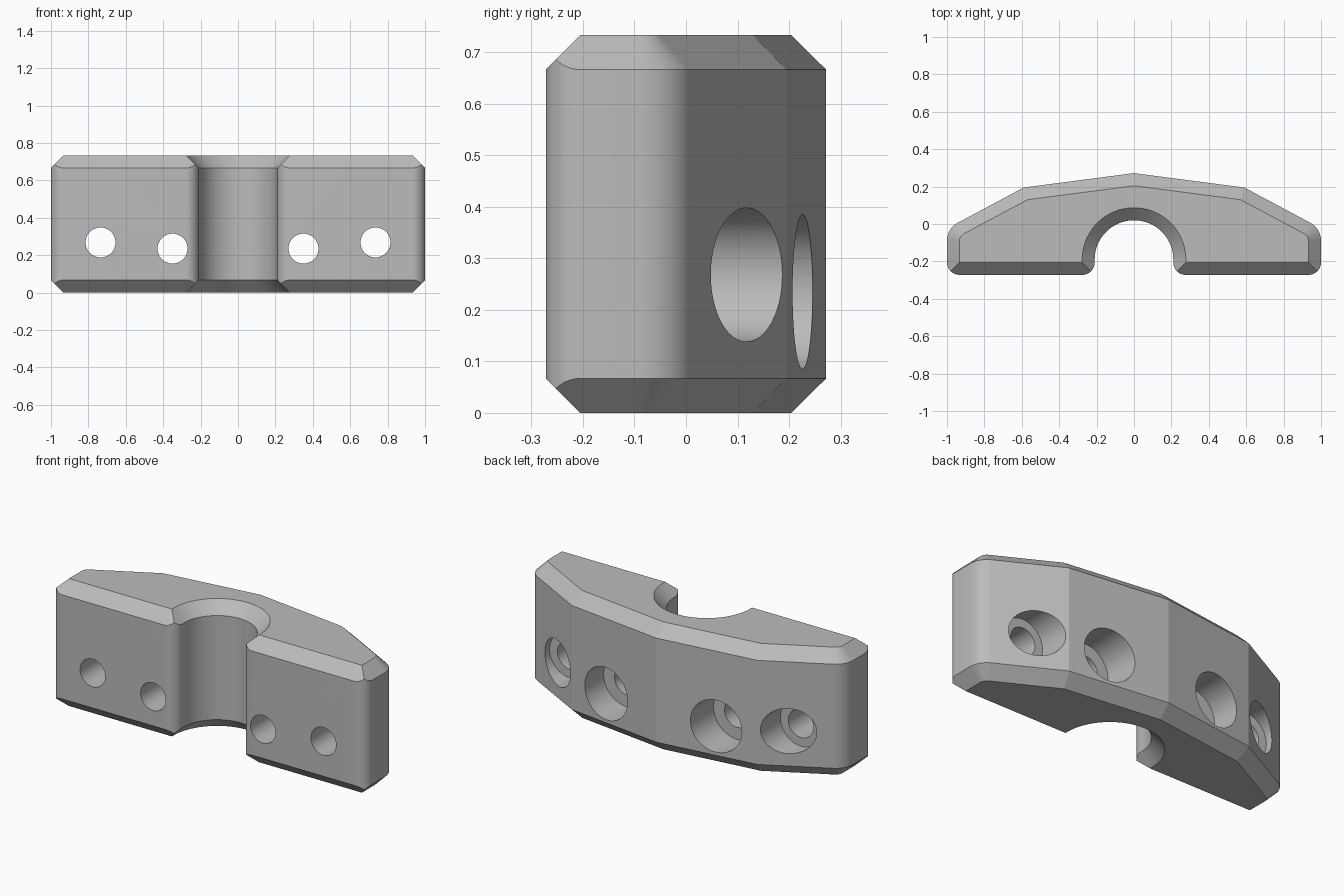
import bpy, bmesh
from math import sin, cos, radians, pi

cube = bpy.data.objects.get("Cube")
if cube:
    bpy.data.objects.remove(cube)

H = 0.733       # height
C = 0.067       # chamfer size, also the radius of the front corners
FRONT = -0.272


def new_object(name, bm):
    bmesh.ops.recalc_face_normals(bm, faces=bm.faces)
    mesh = bpy.data.meshes.new(name)
    bm.to_mesh(mesh)
    bm.free()
    ob = bpy.data.objects.new(name, mesh)
    bpy.context.collection.objects.link(ob)
    return ob


def bridge(bm, a, b):
    for i in range(len(a)):
        j = (i + 1) % len(a)
        bm.faces.new((a[i], a[j], b[j], b[i]))


# Outline entries: wall point, chamfered point, depth of the wall behind the chamfer's edge
def arc(cx, cy, r, r_in, start, end, n, rounded=False):
    out = []
    for i in range(n + 1):
        a = radians(start + (end - start) * i / n)
        c, s = cos(a), sin(a)
        depth = r * (1 - max(abs(c), abs(s))) if rounded else 0
        out.append(((cx + r * c, cy + r * s), (cx + r_in * c, cy + r_in * s), depth))
    return out


half = arc(0, -0.19, 0.21, 0.21 + C, 90, 0, 24)                  # slot
half += arc(0.21 + C, FRONT + C, C, 0, 180, 270, 12, True)       # slot lip
half += arc(1 - C, FRONT + C, C, 0, 270, 360, 12, True)          # front corner
half += arc(0.89, -0.09, 0.11, 0.11 - C, 0, 62.1, 10)            # rear corner
half += [((0.59, 0.195), (0.569, 0.13), 0), ((0, 0.272), (0, 0.2045), 0)]
flip = lambda p: (-p[0], p[1])
outline = half + [(flip(o), flip(i), d) for o, i, d in half[-2:0:-1]]

# Clamp body
bm = bmesh.new()
rings = [
    [bm.verts.new((*i, 0)) for o, i, d in outline],
    [bm.verts.new((*o, C - d)) for o, i, d in outline],
    [bm.verts.new((*o, H - C + d)) for o, i, d in outline],
    [bm.verts.new((*i, H)) for o, i, d in outline],
]
for low, high in zip(rings, rings[1:]):
    bridge(bm, low, high)
bm.faces.new(rings[0])
bm.faces.new(rings[-1])
bmesh.ops.remove_doubles(bm, verts=bm.verts, dist=1e-4)
body = new_object("clamp_body", bm)

# Counterbored bolt holes
bm = bmesh.new()
N = 48
for x, z, bore, floor in ((0.735, 0.268, 0.13, 0.005), (0.35, 0.235, 0.15, 0.035)):
    for side in (-1, 1):
        steps = [(-0.5, 0.08), (floor, 0.08), (floor, bore), (0.5, bore)]
        loops = [[bm.verts.new((side * x + r * cos(2 * pi * k / N), y,
                                z + r * sin(2 * pi * k / N))) for k in range(N)]
                 for y, r in steps]
        for a, b in zip(loops, loops[1:]):
            bridge(bm, a, b)
        bm.faces.new(loops[0])
        bm.faces.new(loops[-1])
cutter = new_object("bolt_hole_cutter", bm)
cutter.hide_render = True

mod = body.modifiers.new("bolt_holes", "BOOLEAN")
mod.object = cutter
mod.operation = "DIFFERENCE"
mod.solver = "EXACT"
bpy.ops.object.select_all(action="DESELECT")
body.select_set(True)
bpy.context.view_layer.objects.active = body
bpy.ops.object.modifier_apply(modifier=mod.name)
bpy.data.objects.remove(cutter)

# Plain grey metal
grey = (0.5, 0.5, 0.5, 1)
mat = bpy.data.materials.new("plain grey")
mat.use_nodes = True
mat.diffuse_color = grey
mat.node_tree.nodes["Principled BSDF"].inputs["Base Color"].default_value = grey
body.data.materials.clear()
body.data.materials.append(mat)
bpy.ops.object.shade_smooth_by_angle(angle=radians(9))
